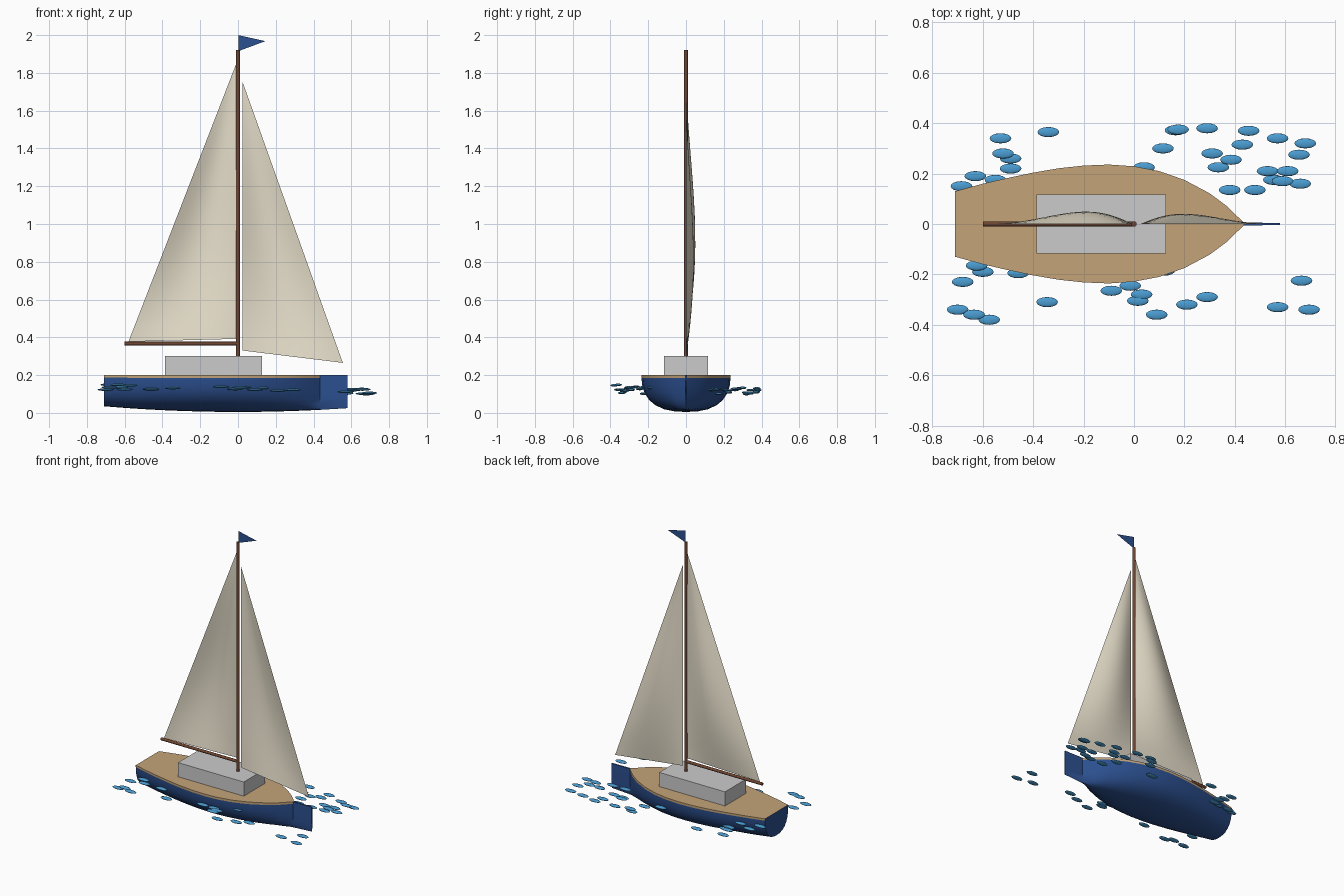
import bpy, bmesh, math, random
from mathutils import Matrix, Vector

if "Cube" in bpy.data.objects:
    bpy.data.objects.remove(bpy.data.objects["Cube"])

random.seed(4)


def material(name, rgb):
    m = bpy.data.materials.new(name)
    m.diffuse_color = (*rgb, 1)
    m.use_nodes = True
    m.node_tree.nodes["Principled BSDF"].inputs["Base Color"].default_value = m.diffuse_color
    return m


NAVY = material("navy", (0.025, 0.08, 0.28))
WOOD = material("deck_wood", (0.55, 0.37, 0.19))
SPAR = material("dark_wood", (0.16, 0.06, 0.03))
CLOTH = material("sailcloth", (0.8, 0.74, 0.6))
WATER = material("water", (0.07, 0.34, 0.65))


def finish(name, bm, mats=(), smooth=None, fix=True):
    if fix:
        bmesh.ops.recalc_face_normals(bm, faces=bm.faces)
    me = bpy.data.meshes.new(name)
    bm.to_mesh(me)
    bm.free()
    for m in mats:
        me.materials.append(m)
    ob = bpy.data.objects.new(name, me)
    bpy.context.collection.objects.link(ob)
    if smooth:
        bpy.ops.object.select_all(action='DESELECT')
        ob.select_set(True)
        bpy.context.view_layer.objects.active = ob
        bpy.ops.object.shade_smooth_by_angle(angle=math.radians(smooth))
    return ob


# Hull: lofted stations (x, half width) with a full rounded section
TOP = 0.2
STATIONS = [(-0.71, 0.13), (-0.6, 0.16), (-0.5, 0.183), (-0.4, 0.204), (-0.3, 0.221),
            (-0.2, 0.232), (-0.1, 0.236), (0, 0.229), (0.1, 0.21), (0.2, 0.175),
            (0.3, 0.122), (0.37, 0.07), (0.435, 0.006), (0.58, 0.004)]
DEPTHS = [0, 0.08, 0.3, 0.5, 0.68, 0.82, 0.93, 0.985, 1]
bm = bmesh.new()
rings = []
for x, w in STATIONS:
    keel = 0.005 + 0.03 * (x / 0.71) ** 2
    half = [(w * max(0, 1 - t ** 2.5) ** 0.4, TOP - t * (TOP - keel)) for t in DEPTHS]
    section = half + [(-y, z) for y, z in half[-2::-1]]
    rings.append([bm.verts.new((x, y, z)) for y, z in section])
n = len(rings[0])
for i, (a, b) in enumerate(zip(rings, rings[1:])):
    bow = i == len(rings) - 2
    for j in range(n - 1):
        f = bm.faces.new((a[j], a[j + 1], b[j + 1], b[j]))
        f.material_index = 1 if j in (0, n - 2) and not bow else 0
    f = bm.faces.new((a[0], b[0], b[-1], a[-1]))
    f.material_index = 0 if bow else 1
bm.faces.new(rings[0])
bm.faces.new(rings[-1])
finish("hull", bm, (NAVY, WOOD), 35)

# Cabin
bm = bmesh.new()
bmesh.ops.create_cube(bm, size=1, matrix=Matrix.Translation((-0.13, 0, 0.248))
                      @ Matrix.Diagonal((0.515, 0.235, 0.104, 1)))
finish("cabin", bm)


# Mast and boom
def spar(name, a, b, r):
    a, b = Vector(a), Vector(b)
    rot = (b - a).to_track_quat('Z', 'Y').to_matrix().to_4x4()
    bm = bmesh.new()
    bmesh.ops.create_cone(bm, cap_ends=True, segments=12, radius1=r, radius2=r,
                          depth=(b - a).length,
                          matrix=Matrix.Translation((a + b) / 2) @ rot)
    finish(name, bm, (SPAR,), 40)


spar("mast", (0, 0, 0.2), (0, 0, 1.92), 0.011)
spar("boom", (0, 0, 0.367), (-0.6, 0, 0.367), 0.01)


# Sails: triangular sheets billowing towards +y
def sail(name, luff, clew, head, belly, steps=18):
    luff, clew, head = Vector(luff), Vector(clew), Vector(head)
    bm = bmesh.new()
    rows = []
    for i in range(steps):
        v = i / steps
        row = []
        for j in range(steps + 1):
            u = j / steps
            p = luff.lerp(clew, u).lerp(head, v)
            p.y += belly * math.sin(math.pi * u) * math.sin(math.pi * v) * (1 - v)
            row.append(bm.verts.new(p))
        rows.append(row)
    for a, b in zip(rows, rows[1:]):
        for j in range(steps):
            bm.faces.new((a[j], a[j + 1], b[j + 1], b[j]))
    tip = bm.verts.new(head)
    for j in range(steps):
        bm.faces.new((rows[-1][j], rows[-1][j + 1], tip))
    finish(name, bm, (CLOTH,), 40)


sail("mainsail", (-0.005, 0, 0.392), (-0.58, 0, 0.377), (-0.005, 0, 1.86), 0.085)
sail("jib", (0.025, 0, 0.33), (0.555, 0, 0.265), (0.025, 0, 1.75), 0.07)

# Pennant
bm = bmesh.new()
bm.faces.new([bm.verts.new(p) for p in
              ((0.002, 0, 1.915), (0.145, 0, 1.968), (0.002, 0, 2.0))])
finish("pennant", bm, (NAVY,), fix=False)

# Water ripples: small flat ellipsoids scattered at the waterline
PORT = [(-.34, .365), (-.53, .34), (-.52, .28), (-.49, .26), (-.49, .22), (-.63, .19),
        (-.685, .15), (-.55, .175), (.175, .375), (.165, .372), (.29, .38), (.455, .37),
        (.57, .34), (.68, .32), (.43, .315), (.655, .275), (.115, .3), (.31, .28),
        (.385, .255), (.335, .225), (.04, .225), (.53, .21), (.61, .21), (.66, .16),
        (.59, .17), (.555, .175), (.38, .135), (.48, .135)]
STARBOARD = [(-.625, -.165), (-.6, -.19), (-.68, -.23), (-.70, -.34), (-.635, -.36),
             (-.575, -.38), (-.345, -.31), (-.46, -.195), (-.09, -.265), (-.015, -.245),
             (.03, -.28), (.015, -.305), (.09, -.36), (.21, -.32), (.29, -.29),
             (.57, -.33), (.665, -.225), (.695, -.34), (.12, -.185)]
bm = bmesh.new()
for x, y in PORT + STARBOARD:
    z = 0.124 - 0.012 * x / 0.7 + random.uniform(-0.016, 0.016)
    bmesh.ops.create_uvsphere(bm, u_segments=16, v_segments=8, radius=1,
                              matrix=Matrix.Translation((x, y, z))
                              @ Matrix.Diagonal((0.043, 0.02, 0.007, 1)))
finish("water_ripples", bm, (WATER,), 60)
